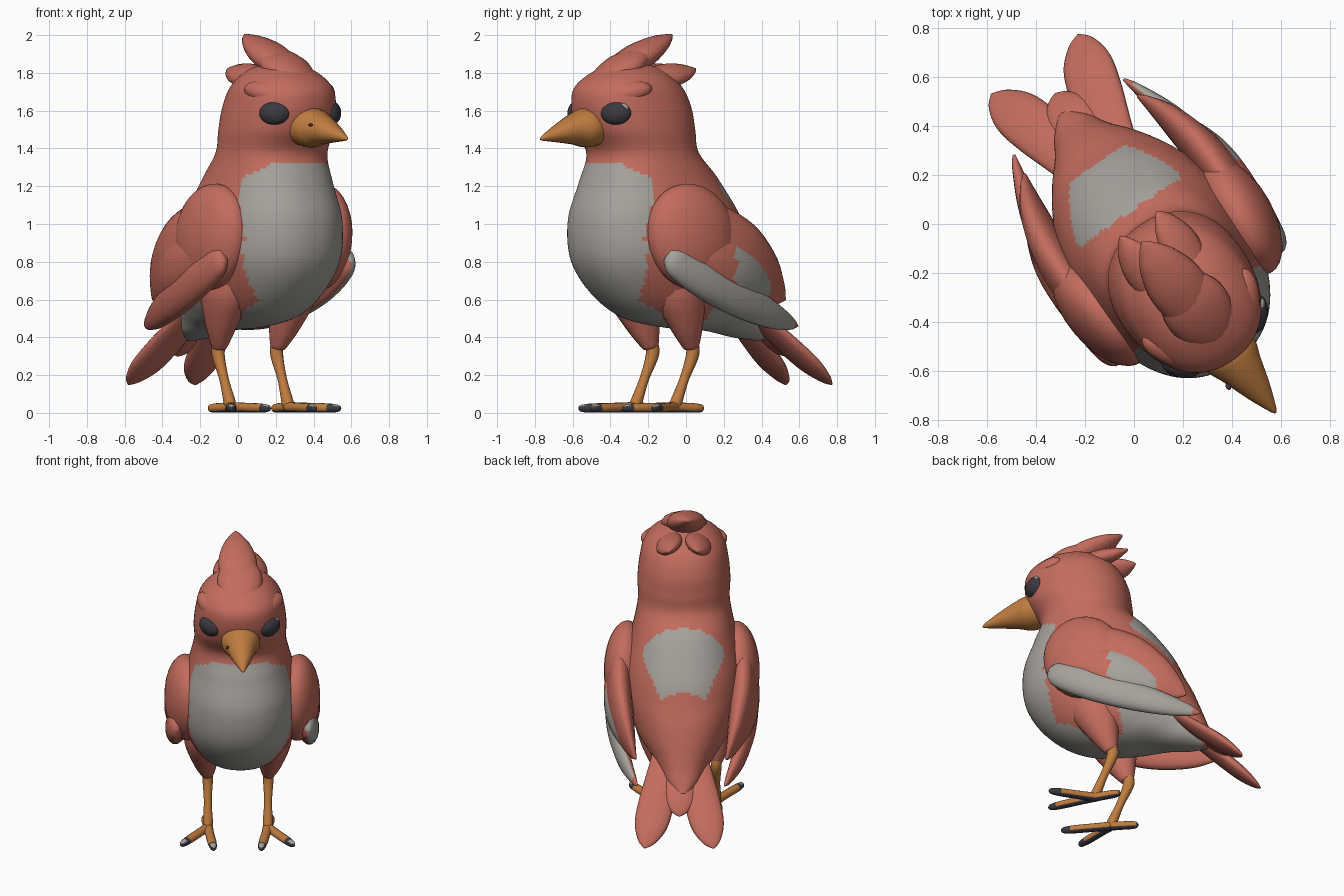
import bpy, bmesh, math
from mathutils import Vector, Matrix

if "Cube" in bpy.data.objects:
    bpy.data.objects.remove(bpy.data.objects["Cube"])

# Bird is designed facing -y, then turned about z
TURN = Matrix.Translation((0.013, 0.009, 0)) @ Matrix.Rotation(math.radians(34.5), 4, 'Z')


def material(name, rgb):
    m = bpy.data.materials.new(name)
    m.diffuse_color = (*rgb, 1)
    m.use_nodes = True
    m.node_tree.nodes["Principled BSDF"].inputs["Base Color"].default_value = m.diffuse_color
    return m


RED, GREY, ORANGE, DARK = range(4)
MATS = [material("feather red", (0.55, 0.15, 0.11)),
        material("light grey", (0.38, 0.36, 0.33)),
        material("beak orange", (0.52, 0.20, 0.05)),
        material("charcoal", (0.045, 0.042, 0.052))]


def P(lat, s, z):
    """sideways, forward, up -> local position"""
    return Vector((lat, -s, z))


def finish(bm, name, rule):
    bmesh.ops.recalc_face_normals(bm, faces=bm.faces)
    for f in bm.faces:
        f.smooth = True
        f.normal_update()
        f.material_index = rule(f.calc_center_median(), f.normal) if callable(rule) else rule
    bm.transform(TURN)
    me = bpy.data.meshes.new(name)
    bm.to_mesh(me)
    bm.free()
    for m in MATS:
        me.materials.append(m)
    ob = bpy.data.objects.new(name, me)
    bpy.context.collection.objects.link(ob)


def catmull(k, steps):
    """smooth run through a list of equal-length vectors"""
    out = []
    for i in range(len(k) - 1):
        a, b, c, d = k[max(i - 1, 0)], k[i], k[i + 1], k[min(i + 2, len(k) - 1)]
        for j in range(steps):
            t = j / steps
            out.append([0.5 * (2 * q + (r - p) * t + (2 * p - 5 * q + 4 * r - w) * t * t
                               + (3 * q - p - 3 * r + w) * t ** 3)
                        for p, q, r, w in zip(a, b, c, d)])
    return out + [list(k[-1])]


def loft(name, stations, rule, segs=20, steps=5, power=1.0):
    """stations: (centre, half axis, half axis)"""
    bm = bmesh.new()
    rings = []
    for row in catmull([[*c, *u, *v] for c, u, v in stations], steps):
        c, u, v = Vector(row[:3]), Vector(row[3:6]), Vector(row[6:])
        ring = []
        for i in range(segs):
            a = math.tau * (i + 0.5) / segs
            cu, cv = math.cos(a), math.sin(a)
            ring.append(bm.verts.new(c + u * math.copysign(abs(cu) ** power, cu)
                                     + v * math.copysign(abs(cv) ** power, cv)))
        rings.append(ring)
    for r, q in zip(rings, rings[1:]):
        for i in range(segs):
            j = (i + 1) % segs
            bm.faces.new((r[i], r[j], q[j], q[i]))
    bm.faces.new(rings[0])
    bm.faces.new(rings[-1])
    finish(bm, name, rule)


def blade(name, pts, sizes, flat, rule, segs=16):
    """sweep along pts with (half width, half thickness) and a flat-side direction"""
    st = []
    for i, (p, (w, t)) in enumerate(zip(pts, sizes)):
        tan = (pts[min(i + 1, len(pts) - 1)] - pts[max(i - 1, 0)]).normalized()
        wide = Vector(flat).cross(tan).normalized()
        st.append((p, wide * w, tan.cross(wide) * t))
    loft(name, st, rule, segs)


LEAF = [(0, .3), (.08, .65), (.3, .95), (.55, 1), (.78, .72), (.93, .33), (1, .04)]
BLUNT = [(0, .6), (.1, .75), (.35, .9), (.6, 1), (.8, .92), (.94, .5), (1, .05)]
QUILL = [(0, .35), (.06, .8), (.25, 1), (.5, .95), (.75, .72), (.93, .36), (1, .04)]


def feather(name, a, b, w, t, flat, rule, bow=(0, 0, 0), shape=LEAF):
    """leaf shape from root a to tip b"""
    pts = [a.lerp(b, k) + Vector(bow) * 4 * k * (1 - k) for k, _ in shape]
    blade(name, pts, [(w * s, t * max(s, .1)) for _, s in shape], flat, rule)


def ball(name, c, size, rule, rot=(0, 0, 0)):
    bm = bmesh.new()
    bmesh.ops.create_uvsphere(bm, u_segments=28, v_segments=18, radius=1)
    bm.transform(Matrix.Translation(c)
                 @ Matrix.LocRotScale(None, Matrix.Rotation(rot[2], 3, 'Z') @ Matrix.Rotation(rot[0], 3, 'X'), size))
    finish(bm, name, rule)


# Body and head: back point, front point and half width of each section
SECTIONS = [(.36, 1.86, .44, 1.85, .03), (.22, 1.825, .56, 1.81, .16), (.10, 1.735, .67, 1.725, .245),
            (.04, 1.62, .685, 1.62, .275), (.02, 1.50, .65, 1.50, .288), (0, 1.38, .58, 1.37, .285),
            (-.12, 1.25, .63, 1.22, .31), (-.26, 1.05, .695, 1.02, .36), (-.33, .90, .675, .80, .37),
            (-.38, .80, .55, .62, .335), (-.42, .70, .37, .50, .28), (-.45, .62, .12, .45, .21),
            (-.48, .54, -.12, .435, .15), (-.51, .48, -.30, .40, .105), (-.54, .42, -.46, .38, .04)]


def body_colour(c, n):
    s, lat, z = -c.y, abs(c.x), c.z
    if z > .9:
        edge = .42 + .08 * max(0, min(1, (1.2 - z) / .3))
    else:
        edge = .48 - .03 * (.9 - z) / .3 if z > .6 else .45 - 2 * (.6 - z)
    if z < 1.33 - .7 * max(0, lat - .16) and s > edge and n.y < .3:
        return GREY                                   # breast
    if z < .62 and n.z < -.35 and s > -.45 and (lat < .15 or s < .02):
        return GREY                                   # belly underside
    if -.29 < s < -.05 and n.y > .2 and lat < .25 - .08 * max(0, 1.15 - z) / .15 and .95 < z < 1.34:
        return GREY                                   # patch on the back
    return RED


loft("body", [(P(0, (b + f) / 2, (bz + fz) / 2), P(0, (f - b) / 2, (fz - bz) / 2), P(a, 0, 0))
              for b, bz, f, fz, a in SECTIONS], body_colour, segs=96, steps=9, power=.9)

# Beak: forward position, bottom, top, half width
BEAK = [(.56, 1.42, 1.59, .11), (.66, 1.405, 1.615, .12), (.74, 1.42, 1.59, .092),
        (.85, 1.432, 1.53, .055), (.94, 1.44, 1.475, .018), (.963, 1.445, 1.455, .004)]
loft("beak", [(P((s - .56) * .06, s, (lo + hi) / 2), P(0, 0, (hi - lo) / 2), P(w, 0, 0)) for s, lo, hi, w in BEAK],
     ORANGE)

# Crest and the short feather between the tail halves
feather("crest_middle", P(0, .54, 1.77), P(-.03, .08, 2.0), .12, .07, (0, 0, 1), RED)
feather("crest_ridge", P(0, .60, 1.73), P(0, .24, 1.93), .14, .07, (0, 0, 1), RED)
feather("tail_middle", P(.015, -.25, .64), P(.02, -.62, .30), .10, .035, (0, .65, .75), RED, shape=BLUNT)

for side, label in ((1, "left"), (-1, "right")):
    def Q(lat, s, z):
        return P(side * lat, s, z)

    def part(name):
        return name + "_" + label

    # Side crest, eye, brow and nostril
    feather(part("crest_side"), Q(.09, .34, 1.78), Q(.09, .01, 1.82), .085, .05, (side * .5, 0, 1), RED, (0, 0, -.01))
    ball(part("eye"), Q(.183, .585, 1.587), (.05, .082, .063), DARK, (0, 0, side * math.radians(-45)))
    ball(part("brow"), Q(.155, .525, 1.685), (.075, .16, .065), RED, (.22, 0, side * math.radians(-38)))
    ball(part("nostril"), Q(.075, .765, 1.525), (.01, .014, .008), DARK)

    # Wing: rounded covert over layered feathers
    out = (side, 0, 0)
    grey_wing = GREY if side > 0 else RED

    def W(lat, s, z):
        return P(side * lat + .012 * (1 + side), s, z)

    def mid_rule(c, n):
        return grey_wing if -c.y < .03 and -c.y > -.30 and n.x * side > 0 else RED

    def low_rule(c, n):
        return grey_wing if -c.y > -.47 and n.x * side > -.2 else RED

    ball(part("wing_covert"), W(.335, .22, .93), (.135, .255, .29), RED, (.45, 0, side * -.1))
    feather(part("wing_inner"), W(.32, .42, 1.06), W(.27, -.42, .60), .22, .08, out, RED, (side * .075, 0, 0))
    feather(part("wing_middle"), W(.38, .34, .92), W(.28, -.37, .61), .135, .065, out, mid_rule, (side * .07, 0, 0))
    feather(part("wing_primary"), W(.395, .42, .83), W(.26, -.51, .46), .105, .06, out, low_rule,
            (side * .06, 0, -.04), QUILL)

    # Tail feather
    feather(part("tail"), Q(.06, -.2, .66) + P(.02, 0, 0), Q(.215, -.765, .15) + P(.02, 0, 0), .112, .04,
            (0, .65, .75), RED, (side * -.01, 0, 0), BLUNT)

    # Leg: thigh, shank
    def L(lat, s, z):
        return P(side * lat - .015, s + .02, z)

    blade(part("thigh"), [L(.20, .22, .80), L(.215, .17, .64), L(.205, .12, .48), L(.19, .08, .36), L(.188, .075, .34)],
          [(.16, .11), (.155, .12), (.10, .085), (.05, .045), (.03, .03)], out, RED)
    blade(part("shank"), [L(.19, .09, .42), L(.188, .065, .32), L(.187, .12, .18), L(.186, .17, .06), L(.186, .18, .03)],
          [(.033, .033), (.036, .034), (.025, .025), (.032, .032), (.035, .028)], out, ORANGE)

    # Toes with dark claws and soles
    root = L(.186, .18, .03)
    for k, (lat, s) in enumerate(((-.04, .31), (.165, .25), (.02, -.17))):
        tip = root + Q(lat, s, -.006)

        def toe_rule(c, n, tip=tip, front=s > 0):
            far = (c - tip).length
            if front and far < .05 and n.z > .6:
                return GREY
            return DARK if far < (.07 if front else .02) or n.z < -.5 else ORANGE
        blade(part("toe_%d" % (k + 1)), [root.lerp(tip, t) for t in (0, .3, .7, .93, 1)],
              [(.032, .028), (.028, .026), (.028, .025), (.02, .02), (.005, .008)], (0, 0, 1), toe_rule, 14)

# Pale glint on the left eye
ball("eye_glint", P(.220, .572, 1.612), (.014, .034, .027), GREY, (0, 0, math.radians(-45)))
